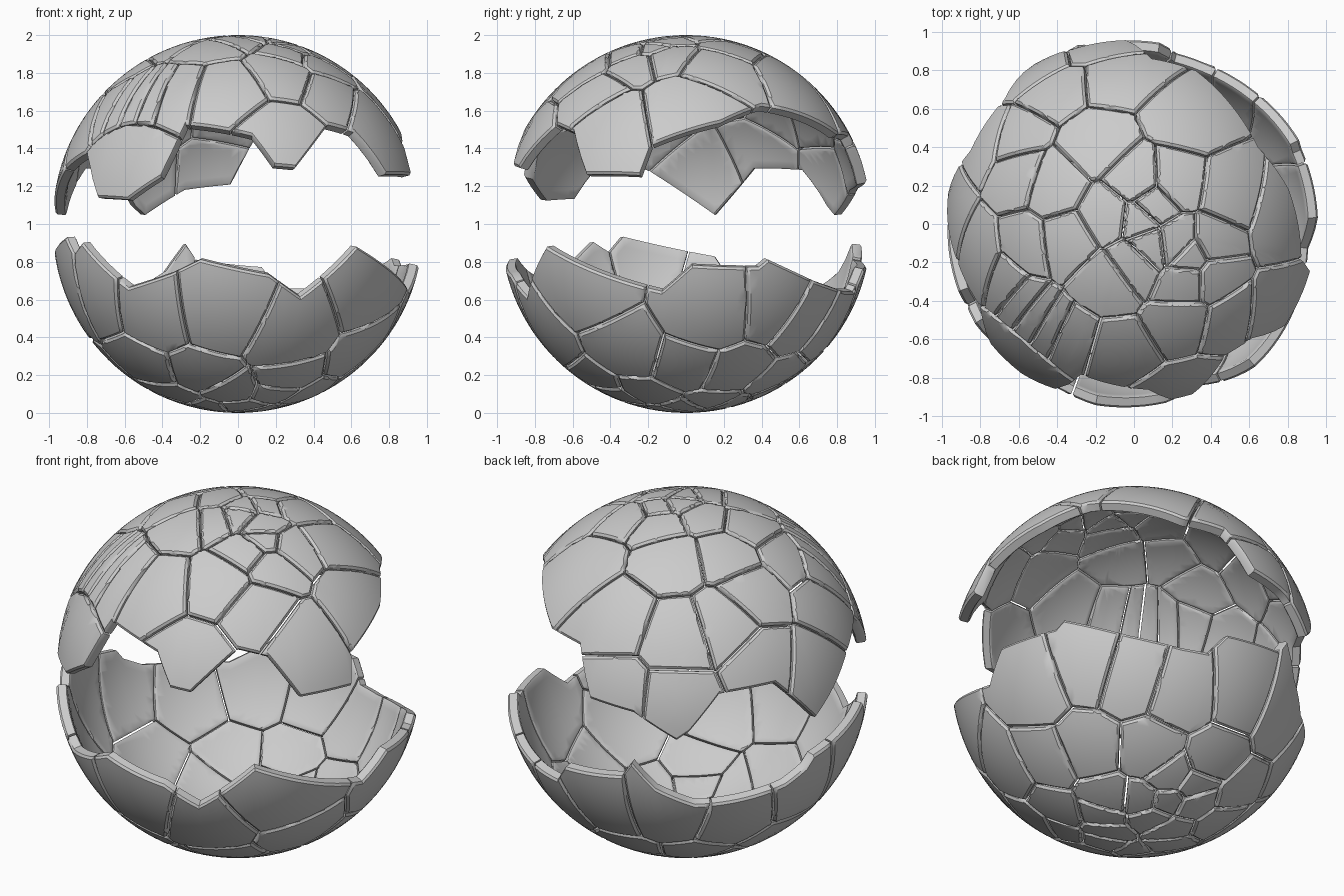
import bpy, bmesh, math, random
from mathutils import Vector

if "Cube" in bpy.data.objects:
    bpy.data.objects.remove(bpy.data.objects["Cube"])

random.seed(4)
R, THICK, GAP, CHAMFER = 0.98, 0.06, 0.005, 0.013

# broken rims: (azimuth in degrees, height) of each corner
UPPER_RIM = [(-168, 1.29), (-152, 1.38), (-147, 1.3), (-140, 1.14), (-127, 1.13), (-115.5, 1.25),
             (-112, 1.4), (-109.5, 1.53), (-85, 1.47), (-78, 1.31), (-71, 1.3), (-55, 1.53),
             (-44, 1.49), (-34, 1.265), (-15, 1.26), (-12, 1.42), (12.7, 1.54), (31.6, 1.63),
             (68, 1.48), (84, 1.47), (92.5, 1.22), (108, 1.19), (122, 1.05), (126, 1.1),
             (136, 1.3), (149, 1.31), (156, 1.31), (170.5, 1.05)]
LOWER_RIM = [(-159, .93), (-154, .84), (-148, .9), (-142, .82), (-129, .66), (-112, .735),
             (-102, .81), (-80, .73), (-68.5, .61), (-49.6, .88), (-8, .64), (2, .78), (24, .77),
             (27, .81), (48, .69), (66, .64), (76, .64), (82, .76), (104, .8), (107.5, .89),
             (115, .74), (128, .636), (160, .69), (168, .76), (170.5, .82)]
# centres of the shards: top ones as plan (x, y), bottom ones as (azimuth, height)
UPPER_SEEDS = [(.27, .55), (-.2, .42), (-.08, .76), (-.42, .68), (-.6, .47), (-.62, .25), (-.42, .2),
               (-.35, -.1), (-.58, -.12), (-.15, -.3), (-.13, .04), (.03, .02), (.02, .22), (.1, .1),
               (.22, .22), (.08, -.12), (0, -.2), (.22, -.1), (.3, -.18), (.42, -.1), (.42, -.28),
               (.28, -.3), (.5, .15), (.76, .0), (.25, -.52), (-.08, -.66), (-.34, -.58), (-.43, -.53),
               (-.51, -.47), (-.58, -.4), (-.66, -.3), (.27, -.84), (.5, -.5), (.72, -.42), (-.62, -.7),
               (-.93, .1), (-.8, -.15), (-.8, .4), (-.5, .81), (-.18, .93)]
LOWER_SEEDS = [(-96, .5), (-68, .38), (-38, .65), (-124, .5), (-148, .6), (-165, .65), (172, .55),
               (145, .45), (118, .52), (93, .5), (70, .42), (48, .48), (34, .55), (10, .5), (-27, .3),
               (0, .22), (25, .2), (-60, .16), (-110, .18), (-140, .24), (170, .25), (130, .18),
               (95, .2), (60, .17)]


def on_sphere(az, h):
    a, r = math.radians(az), math.sqrt(max(0, 1 - h * h))
    return Vector((r * math.cos(a), r * math.sin(a), h))


def cap_mesh(rim):
    """Unit-sphere cap around +z whose edge follows the rim corners by great circles."""
    bm = bmesh.new()
    steps = [i / 26 for i in range(1, 26)]
    columns = []
    for i, (a0, h0) in enumerate(rim):
        a1, h1 = rim[(i + 1) % len(rim)]
        a1 += 360 if a1 < a0 else 0
        n = on_sphere(a0, h0).cross(on_sphere(a1, h1))
        count = max(1, round((a1 - a0) / 3))
        for k in range(count):
            az = a0 + (a1 - a0) * k / count
            t = math.radians(az)
            phi = math.atan2(-n.z, n.x * math.cos(t) + n.y * math.sin(t)) % math.pi
            col = [phi * s for s in steps] + [phi - CHAMFER, phi]
            columns.append([bm.verts.new(on_sphere(az, math.cos(p))) for p in col])
    pole = bm.verts.new((0, 0, 1))
    for c, d in zip(columns, columns[1:] + columns[:1]):
        bm.faces.new((pole, c[0], d[0]))
        for j in range(len(c) - 1):
            bm.faces.new((c[j], c[j + 1], d[j + 1], d[j]))
    return bm


def cut(bm, normal, offset, clear):
    bmesh.ops.bisect_plane(bm, geom=bm.verts[:] + bm.edges[:] + bm.faces[:], dist=1e-5,
                           plane_co=normal * offset, plane_no=normal, clear_outer=clear)


def shard(cap, seed, seeds):
    """One curved plate: the cap trimmed halfway to each neighbouring seed."""
    bm = cap.copy()
    near = sorted((s for s in seeds if s != seed), key=lambda s: (s - seed).length)
    used = []
    for s in near:
        n = (s - seed).normalized()
        if any(v.co.dot(n) > -GAP for v in bm.verts):
            cut(bm, n, -GAP, True)
            used.append(n)
    for n in used:
        cut(bm, n, -GAP - CHAMFER, False)
    bmesh.ops.remove_doubles(bm, verts=bm.verts[:], dist=0.0015)
    # thickness with softened edges
    edge = [e for e in bm.edges if e.is_boundary]
    edge_verts = {v for e in edge for v in e.verts}
    outer = bm.verts[:]
    faces = bm.faces[:]
    inner = {}
    for v in outer:
        soft = v in edge_verts
        d = v.co.normalized()
        inner[v] = bm.verts.new(d * (R - THICK + (0.006 if soft else 0)))
        v.co = d * (R - (0.011 if soft else 0))
    for e in edge:
        loop = e.link_loops[0]
        a, b = loop.vert, loop.link_loop_next.vert
        bm.faces.new((b, a, inner[a], inner[b]))
    for f in faces:
        bm.faces.new([inner[v] for v in reversed(f.verts)])
    return bm


def build_half(name, rim, seeds, flip):
    centre = R if flip else 2 - R
    sign = -1 if flip else 1
    cap = cap_mesh([(a, sign * (z - centre) / R) for a, z in rim])
    count = 0
    for seed in seeds:
        bm = shard(cap, seed, seeds)
        if bm.faces:
            for v in bm.verts:
                v.co.z = centre + sign * v.co.z
            bmesh.ops.recalc_face_normals(bm, faces=bm.faces[:])
            count += 1
            mesh = bpy.data.meshes.new(f"{name}_{count:02d}")
            bm.to_mesh(mesh)
            mesh.shade_smooth()
            mesh.set_sharp_from_angle(angle=math.radians(35))
            bpy.context.collection.objects.link(bpy.data.objects.new(mesh.name, mesh))
        bm.free()
    cap.free()


# upper shell
upper = [Vector((x / R, y / R, math.sqrt(max(0.02, 1 - (x * x + y * y) / R ** 2)))).normalized()
         for x, y in UPPER_SEEDS]
build_half("upper_shard", UPPER_RIM, upper, False)

# lower shell, with small random shards around the bottom
lower = [on_sphere(a, (R - z) / R) for a, z in LOWER_SEEDS]
while len(lower) < len(LOWER_SEEDS) + 18:
    p = on_sphere(random.uniform(0, 360), 1 - random.uniform(0, 0.12))
    if all((p - q).length > 0.13 for q in lower):
        lower.append(p)
build_half("lower_shard", LOWER_RIM, lower, True)
